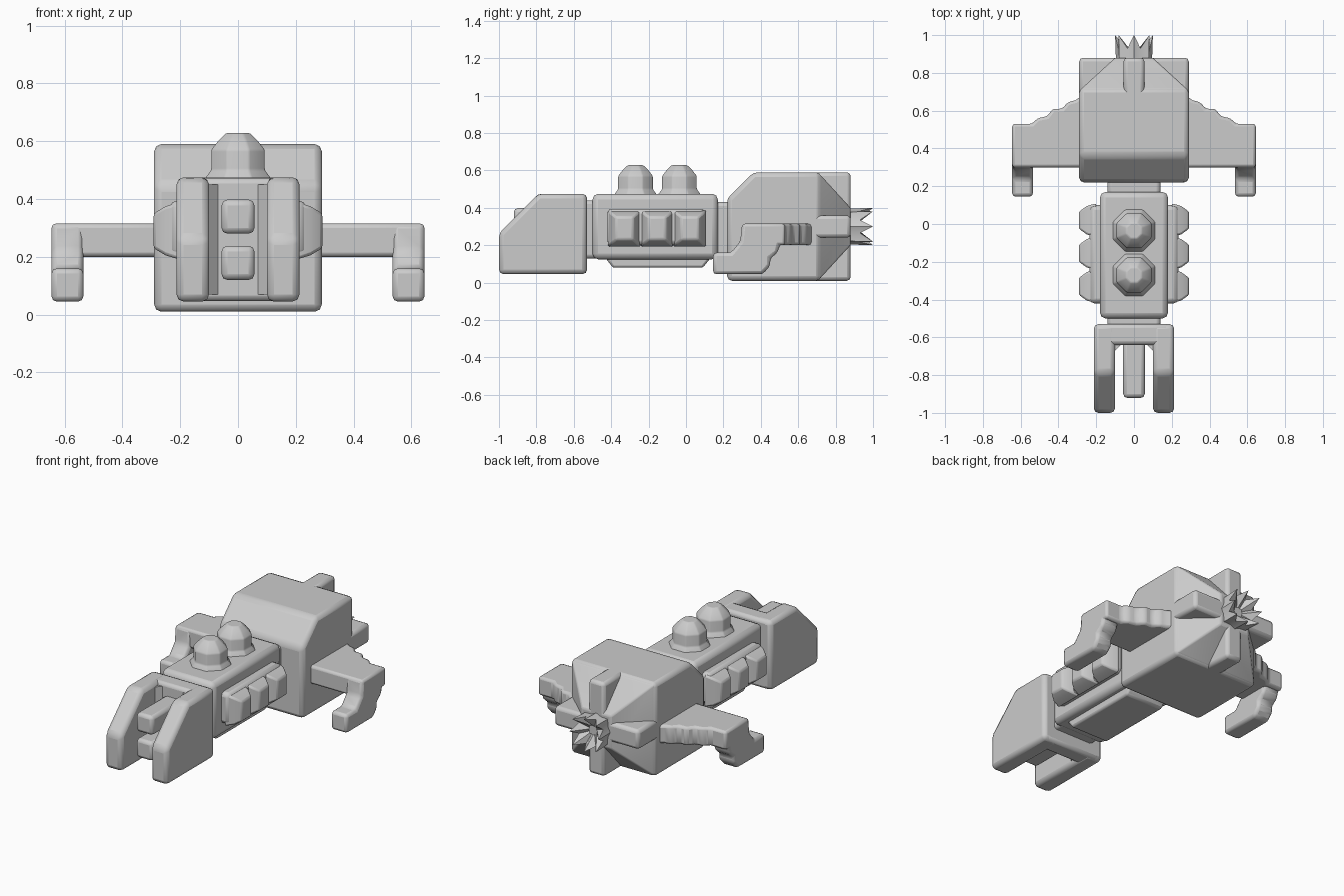
import bpy, bmesh, math
from mathutils import Vector

if "Cube" in bpy.data.objects:
    bpy.data.objects.remove(bpy.data.objects["Cube"])

GREY = (0.6, 0.6, 0.6, 1)
grey = bpy.data.materials.new("plain grey")
grey.use_nodes = True
grey.diffuse_color = GREY
grey.node_tree.nodes["Principled BSDF"].inputs["Base Color"].default_value = GREY


def finish(name, bm, bevel=0.02, mirror=False):
    """Turn a bmesh into a softly bevelled, smooth shaded object."""
    bmesh.ops.recalc_face_normals(bm, faces=bm.faces)
    mesh = bpy.data.meshes.new(name)
    bm.to_mesh(mesh)
    bm.free()
    mesh.materials.append(grey)
    ob = bpy.data.objects.new(name, mesh)
    bpy.context.collection.objects.link(ob)
    if mirror:
        ob.modifiers.new("Mirror", "MIRROR")
    if bevel:
        mod = ob.modifiers.new("Bevel", "BEVEL")
        mod.width = bevel
        mod.segments = 2
        mod.limit_method = "ANGLE"
        mod.angle_limit = math.radians(25)
    bpy.ops.object.select_all(action="DESELECT")
    ob.select_set(True)
    bpy.context.view_layer.objects.active = ob
    bpy.ops.object.shade_smooth_by_angle(angle=math.radians(40))
    return ob


def prism(name, points, low, high, axis="x", **kw):
    """Extrude a (y, z) profile along x, or an (x, y) profile along z."""
    bm = bmesh.new()
    place = (lambda p: (low, *p)) if axis == "x" else (lambda p: (*p, low))
    face = bm.faces.new([bm.verts.new(place(p)) for p in points])
    move = Vector((high - low, 0, 0) if axis == "x" else (0, 0, high - low))
    new = bmesh.ops.extrude_face_region(bm, geom=[face])["geom"]
    bmesh.ops.translate(bm, vec=move,
                        verts=[v for v in new if isinstance(v, bmesh.types.BMVert)])
    return finish(name, bm, **kw)


def box(name, x, y, z, **kw):
    return prism(name, [(y[0], z[0]), (y[1], z[0]), (y[1], z[1]), (y[0], z[1])], *x, **kw)


def loft(name, rings, **kw):
    """Skin a list of equal length point rings, capping both ends."""
    bm = bmesh.new()
    loops = [[bm.verts.new(p) for p in ring] for ring in rings]
    for a, b in zip(loops, loops[1:]):
        for i in range(len(a)):
            j = (i + 1) % len(a)
            bm.faces.new((a[i], a[j], b[j], b[i]))
    bm.faces.new(loops[0])
    bm.faces.new(loops[-1])
    return finish(name, bm, **kw)


# Rear hull with a sloped front and a tapering stern
prism("rear_hull", [(0.22, 0.01), (0.72, 0.01), (0.72, 0.59), (0.36, 0.59), (0.22, 0.45)],
      -0.29, 0.29, bevel=0.025)


def square(y, r):
    return [(sx * r, y, 0.3 + sz * r) for sx, sz in ((-1, -1), (1, -1), (1, 1), (-1, 1))]


loft("stern_taper", [square(0.69, 0.285), square(0.715, 0.28), square(0.88, 0.1)], bevel=0.008)
box("stern_fin_vertical", (-0.055, 0.055), (0.66, 0.88), (0.01, 0.59))
box("stern_fin_horizontal", (-0.29, 0.29), (0.66, 0.88), (0.24, 0.36))


# Jagged exhaust crown, hollow in the middle
def crown_ring(radius, peak, valley):
    ring = []
    for i in range(16):
        a = math.tau * i / 16
        r = radius * (1 if i % 2 == 0 else 0.9)
        if i % 4 == 2:
            r *= 1.15
        ring.append((r * math.cos(a), peak if i % 2 == 0 else valley, 0.3 + r * math.sin(a)))
    return ring


loft("exhaust_crown", [crown_ring(0.095, 0.85, 0.85), crown_ring(0.1, 1.0, 0.93),
                       crown_ring(0.03, 0.91, 0.91)], bevel=0)

# Wings with a stepped trailing edge
prism("wings", [(0.25, 0.30), (0.645, 0.30), (0.645, 0.53), (0.54, 0.53), (0.51, 0.56),
                (0.46, 0.57), (0.43, 0.61), (0.38, 0.61), (0.35, 0.645), (0.31, 0.655),
                (0.25, 0.70)], 0.2, 0.315, axis="z", mirror=True, bevel=0.015)

# Drooping wing tip cannons
prism("wing_tip_cannons", [(0.145, 0.045), (0.41, 0.045), (0.45, 0.09), (0.45, 0.13),
                           (0.49, 0.16), (0.5, 0.2), (0.53, 0.22), (0.53, 0.315),
                           (0.3, 0.315), (0.29, 0.22), (0.24, 0.16), (0.145, 0.16)],
      0.535, 0.645, mirror=True)

# Middle body, its necks and belly plate
box("middle_body", (-0.18, 0.18), (-0.5, 0.17), (0.125, 0.475), bevel=0.03)
box("rear_neck", (-0.14, 0.14), (0.1, 0.3), (0.13, 0.43))
box("front_neck", (-0.14, 0.14), (-0.6, -0.42), (0.13, 0.44))
prism("belly_plate", [(-0.43, 0.13), (-0.39, 0.08), (0.09, 0.08), (0.13, 0.13), (0.13, 0.2),
                      (-0.43, 0.2)], -0.13, 0.13, bevel=0.012)

# Side pods: a rail carrying three tapered blocks
box("side_rails", (0.15, 0.235), (-0.42, 0.1), (0.2, 0.395), mirror=True, bevel=0.025)


def pod_ring(x, y, ry, rz):
    return [(x, y + sy * ry, 0.29 + sz * rz)
            for sy, sz in ((-1, -1), (1, -1), (1, 1), (-1, 1))]


for number, y in enumerate((-0.33, -0.155, 0.02), 1):
    loft(f"side_pods_{number}", [pod_ring(0.2, y, 0.09, 0.1), pod_ring(0.25, y, 0.075, 0.085),
                                 pod_ring(0.292, y, 0.045, 0.06)],
         mirror=True, bevel=0.01)

# Two eight sided domes on the spine
for number, y in enumerate((-0.27, -0.035), 1):
    rings = []
    for r, z in ((0.125, 0.46), (0.12, 0.475), (0.1, 0.5), (0.1, 0.57), (0.075, 0.6),
                 (0.045, 0.628)):
        rings.append([(r * math.cos(a), y + r * math.sin(a), z)
                      for a in (math.tau * (i + 0.5) / 8 for i in range(8))])
    loft(f"spine_dome_{number}", rings, bevel=0.006)

# Forked prow with a pair of stacked guns between the prongs
prism("prow_prongs", [(-1.0, 0.045), (-0.53, 0.045), (-0.53, 0.475), (-0.79, 0.475),
                      (-1.0, 0.265)], 0.1, 0.213, mirror=True, bevel=0.025)
box("prow_crossbar", (-0.19, 0.19), (-0.64, -0.53), (0.047, 0.473))
prism("prow_fillets", [(0.15, -0.6), (0.07, -0.6), (0.07, -0.64), (0.1, -0.67), (0.15, -0.67)],
      0.07, 0.45, axis="z", mirror=True, bevel=0)
for name, z in (("lower_gun", 0.12), ("upper_gun", 0.28)):
    box(name, (-0.057, 0.057), (-0.92, -0.58), (z, z + 0.118))
